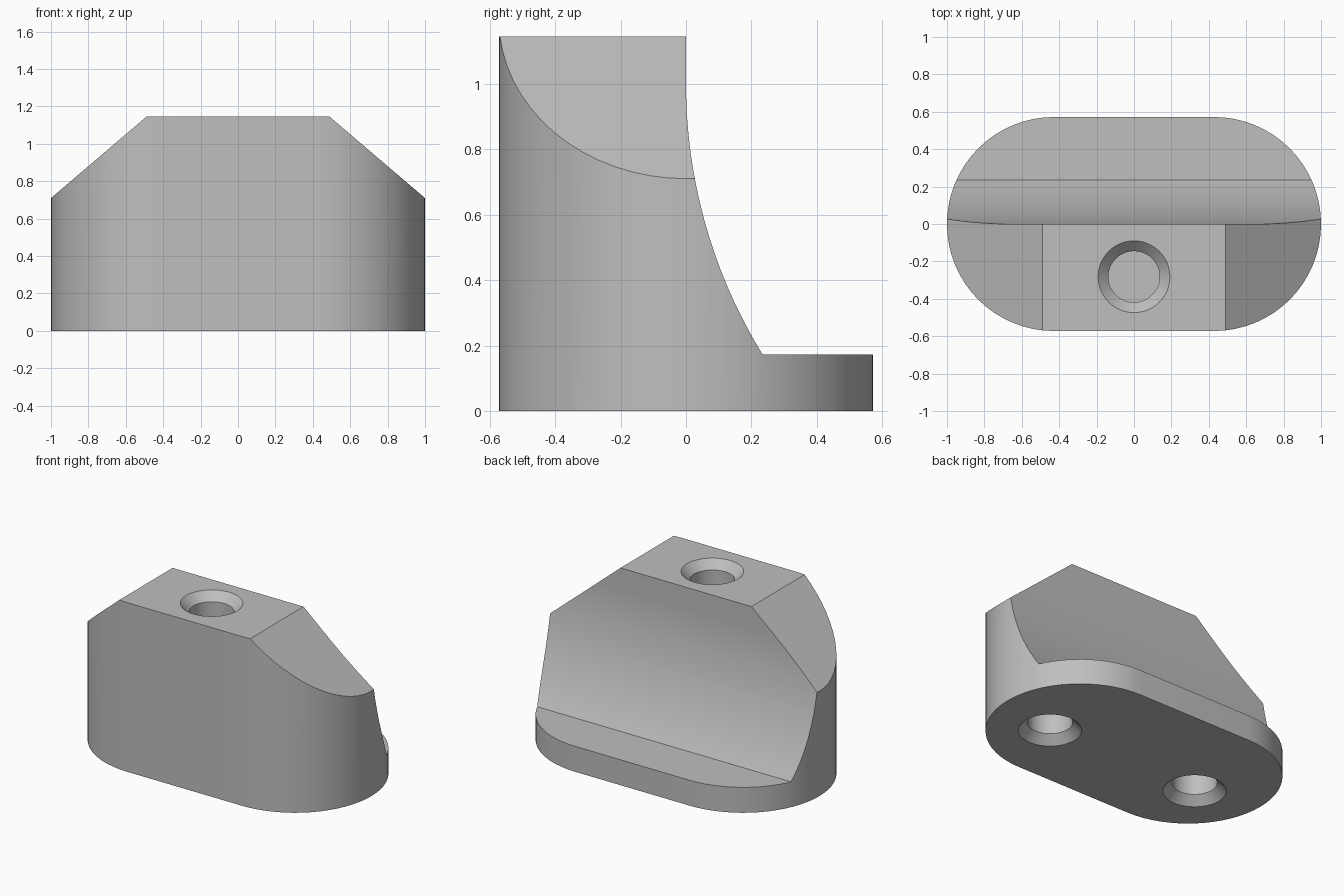
import bpy, bmesh
from math import sin, cos, pi, sqrt, radians
from mathutils import Vector

cube = bpy.data.objects.get("Cube")
if cube:
    bpy.data.objects.remove(cube, do_unlink=True)

HEIGHT, RADIUS, CENTRE = 1.145, 0.572, 0.428   # rounded block
SHELF = 0.172                                  # top of the rear foot

grey = bpy.data.materials.new("plain grey")
grey.use_nodes = True
colour = (0.52, 0.52, 0.52, 1)
grey.diffuse_color = colour
grey.node_tree.nodes["Principled BSDF"].inputs["Base Color"].default_value = colour


def finish(name, bm):
    bmesh.ops.recalc_face_normals(bm, faces=bm.faces)
    mesh = bpy.data.meshes.new(name)
    bm.to_mesh(mesh)
    bm.free()
    mesh.materials.append(grey)
    obj = bpy.data.objects.new(name, mesh)
    bpy.context.collection.objects.link(obj)
    return obj


def prism(bm, points, direction):
    face = bm.faces.new([bm.verts.new(p) for p in points])
    ext = bmesh.ops.extrude_face_region(bm, geom=[face])
    verts = [v for v in ext["geom"] if isinstance(v, bmesh.types.BMVert)]
    bmesh.ops.translate(bm, verts=verts, vec=direction)


def countersunk_hole(name, x, y, z, inward):
    # Revolved plug: straight bore with a 45 degree mouth
    bm = bmesh.new()
    rings = []
    for r, depth in ((0.212, -0.02), (0.137, 0.055), (0.137, 0.4)):
        rings.append([bm.verts.new((x + r * cos(2 * pi * i / 48),
                                    y + r * sin(2 * pi * i / 48),
                                    z + inward * depth)) for i in range(48)])
    for a, b in zip(rings, rings[1:]):
        for i in range(48):
            j = (i + 1) % 48
            bm.faces.new((a[i], a[j], b[j], b[i]))
    bm.faces.new(rings[0])
    bm.faces.new(rings[-1])
    return finish(name, bm)


# Block with rounded ends
bm = bmesh.new()
outline = []
for side in (1, -1):
    for i in range(33):
        a = -pi / 2 + pi * i / 32
        outline.append((side * (CENTRE + RADIUS * cos(a)), side * RADIUS * sin(a), 0))
prism(bm, outline, (0, 0, HEIGHT))

# Sloped shoulders on both ends
for side in (1, -1):
    cut = bmesh.ops.bisect_plane(
        bm, geom=bm.verts[:] + bm.edges[:] + bm.faces[:],
        plane_co=(side * 0.49, 0, HEIGHT),
        plane_no=Vector((side * 0.435, 0, 0.51)).normalized(), clear_outer=True)
    edges = [e for e in cut["geom_cut"] if isinstance(e, bmesh.types.BMEdge)]
    bmesh.ops.contextual_create(bm, geom=edges)
body = finish("mounting_block", bm)

# Concave rear face above the foot
bm = bmesh.new()
curve_top, curve_r = 1.0, 1.58
profile = [(-1.5, 0, HEIGHT + 0.2)]
for i in range(17):
    z = curve_top + (SHELF - curve_top) * i / 16
    y = curve_r - sqrt(curve_r ** 2 - (curve_top - z) ** 2)
    profile.append((-1.5, y, z))
profile += [(-1.5, 1, SHELF), (-1.5, 1, HEIGHT + 0.2)]
prism(bm, profile, (3, 0, 0))
cutters = [finish("rear_cutter", bm)]

# One hole on top, two underneath
cutters.append(countersunk_hole("top_hole_cutter", 0, -0.282, HEIGHT, -1))
for name, x in (("left", 0.572), ("right", -0.572)):
    cutters.append(countersunk_hole(name + "_hole_cutter", x, -0.11, 0, 1))

bpy.ops.object.select_all(action="DESELECT")
bpy.context.view_layer.objects.active = body
body.select_set(True)
for cutter in cutters:
    cutter.hide_render = True
    mod = body.modifiers.new(cutter.name, "BOOLEAN")
    mod.operation = "DIFFERENCE"
    mod.solver = "EXACT"
    mod.object = cutter
    bpy.ops.object.modifier_apply(modifier=mod.name)
    bpy.data.objects.remove(cutter, do_unlink=True)

bpy.ops.object.shade_smooth_by_angle(angle=radians(20))
